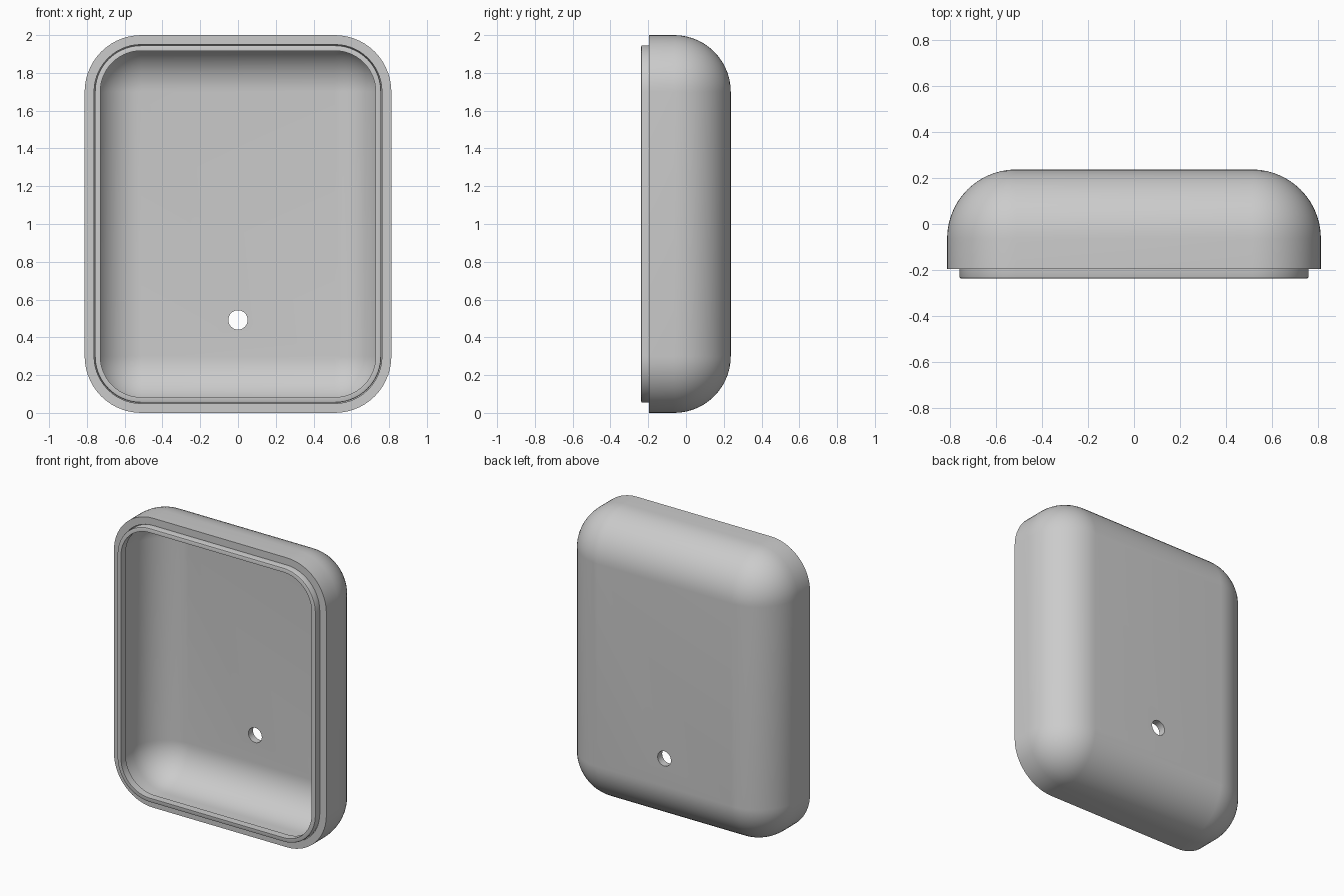
import bpy, bmesh, math

if "Cube" in bpy.data.objects:
    bpy.data.objects.remove(bpy.data.objects["Cube"])

HALF_W, HALF_H, CORNER = 0.812, 1.0, 0.30   # outer outline
RIM_Y, LIP_Y, BACK_Y = -0.195, -0.237, 0.237
WALL = 0.05                                 # shell thickness
LIP_OUT, LIP_IN, LIP_END = 0.054, 0.083, -0.185
SEG = 14

grey = bpy.data.materials.new("light grey")
grey.diffuse_color = (0.6, 0.6, 0.6, 1)
grey.use_nodes = True
grey.node_tree.nodes["Principled BSDF"].inputs["Base Color"].default_value = grey.diffuse_color


def ring(bm, inset, y):
    """Rounded rectangle, moved inwards by inset, at depth y."""
    r = CORNER - inset
    cx, cz = HALF_W - CORNER, HALF_H - CORNER
    verts = []
    for k, (sx, sz) in enumerate([(1, 1), (-1, 1), (-1, -1), (1, -1)]):
        for i in range(SEG + 1):
            a = math.pi / 2 * (k + i / SEG)
            verts.append(bm.verts.new((sx * cx + r * math.cos(a), y,
                                       1 + sz * cz + r * math.sin(a))))
    return verts


def dome(inset, back):
    """Inset and depth steps of the round from the side wall to the back."""
    r = CORNER - inset
    steps = []
    for i in range(SEG + 1):
        a = math.pi / 2 * i / SEG
        steps.append((CORNER - r * math.cos(a), back - r + r * math.sin(a)))
    return steps


def sweep(name, section, closed):
    """Carry a section around the outline; cap its ends unless it is closed."""
    bm = bmesh.new()
    rings = [ring(bm, i, y) for i, y in section]
    pairs = list(zip(rings, rings[1:]))
    if closed:
        pairs.append((rings[-1], rings[0]))
    else:
        bm.faces.new(rings[0])
        bm.faces.new(rings[-1])
    for lo, hi in pairs:
        n = len(lo)
        for j in range(n):
            k = (j + 1) % n
            bm.faces.new((lo[j], lo[k], hi[k], hi[j]))
    bmesh.ops.remove_doubles(bm, verts=bm.verts, dist=1e-5)
    bmesh.ops.recalc_face_normals(bm, faces=bm.faces)
    mesh = bpy.data.meshes.new(name)
    bm.to_mesh(mesh)
    bm.free()
    mesh.materials.append(grey)
    obj = bpy.data.objects.new(name, mesh)
    bpy.context.collection.objects.link(obj)
    return obj


def activate(obj):
    bpy.ops.object.select_all(action='DESELECT')
    obj.select_set(True)
    bpy.context.view_layer.objects.active = obj


# Shell: outer back, side wall, flat rim, inner wall, inner back
shell = sweep("case_shell", dome(0, BACK_Y)[::-1] + [(0, RIM_Y), (WALL, RIM_Y)]
              + dome(WALL, BACK_Y - WALL), False)

# Thin lip standing out of the rim, with softened front edges
b = 0.007
lip = sweep("rim_lip", [(LIP_OUT, LIP_END), (LIP_OUT, LIP_Y + b),
                        (LIP_OUT + b * 0.3, LIP_Y + b * 0.3),
                        (LIP_OUT + b, LIP_Y), (LIP_IN, LIP_Y),
                        (LIP_IN, LIP_END)], True)

# Round hole through the back
bpy.ops.mesh.primitive_cylinder_add(vertices=40, radius=0.051, depth=0.4,
                                    location=(0, 0.2, 0.492),
                                    rotation=(math.pi / 2, 0, 0))
cutter = bpy.context.object
cutter.name = "hole_cutter"
cutter.hide_render = True
cutter.data.materials.append(grey)
hole = shell.modifiers.new("hole", 'BOOLEAN')
hole.operation, hole.solver, hole.object = 'DIFFERENCE', 'EXACT', cutter
activate(shell)
bpy.ops.object.modifier_apply(modifier="hole")
bpy.data.objects.remove(cutter)

for part in (shell, lip):
    activate(part)
    bpy.ops.object.shade_smooth_by_angle(angle=math.radians(30))
